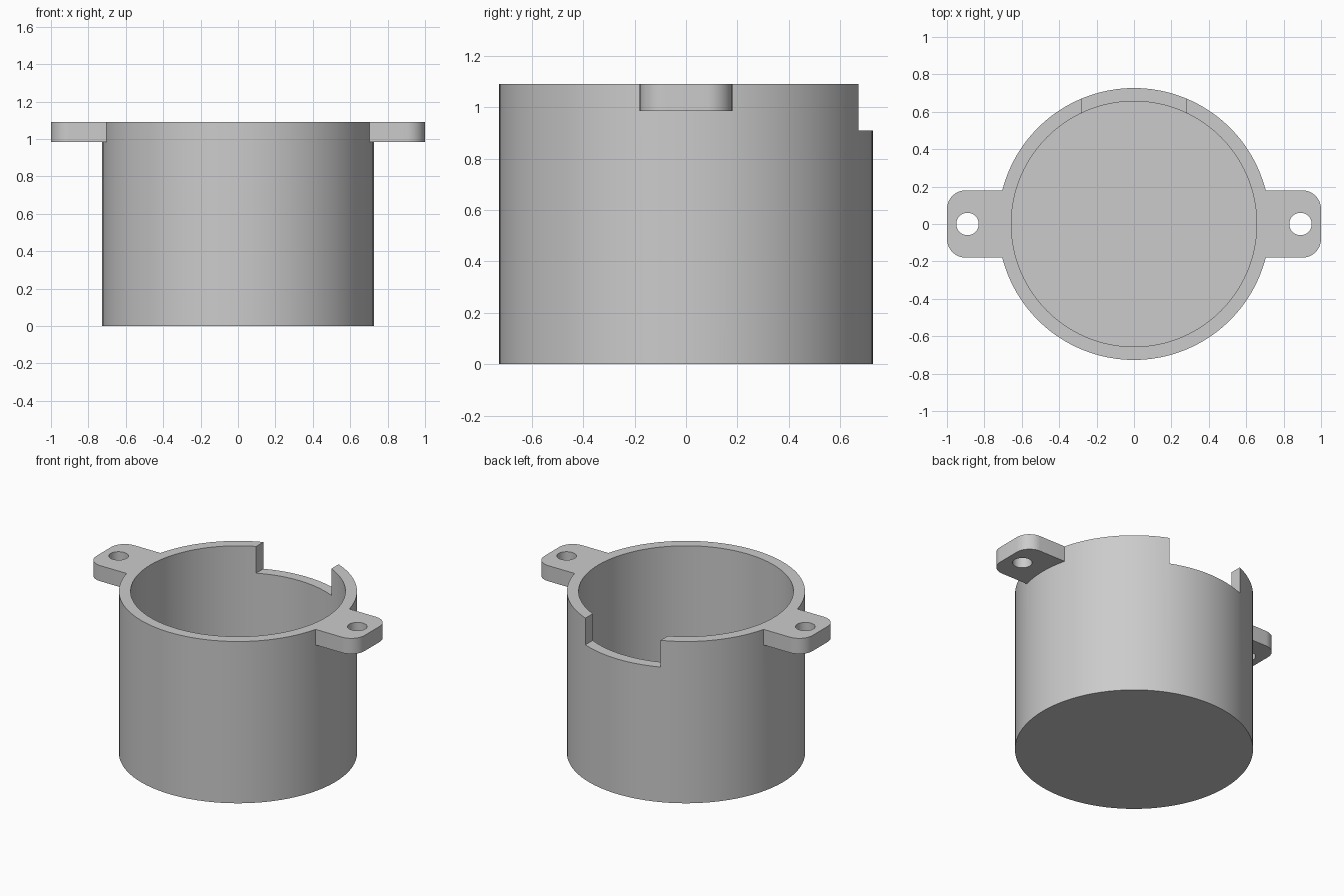
import bpy
import bmesh
from math import radians, cos, sin, pi

HEIGHT, OUTER, INNER, FLOOR = 1.09, 0.727, 0.656, 0.07
TAB_BOTTOM, TAB_HALF, CORNER = 0.985, 0.18, 0.1
HOLE_X, HOLE_R = 0.89, 0.06
NOTCH_HALF, NOTCH_BOTTOM = 0.28, 0.91

cube = bpy.data.objects.get("Cube")
if cube:
    bpy.data.objects.remove(cube, do_unlink=True)

grey = bpy.data.materials.new("plain grey")
grey.use_nodes = True
colour = (0.6, 0.6, 0.6, 1)
grey.diffuse_color = colour
grey.node_tree.nodes["Principled BSDF"].inputs["Base Color"].default_value = colour


def prism(name, outline, bottom, top):
    """Extrude a counter-clockwise outline between two heights."""
    bm = bmesh.new()
    base = bm.faces.new([bm.verts.new((x, y, bottom)) for x, y in outline])
    grown = bmesh.ops.extrude_face_region(bm, geom=[base], use_keep_orig=True)
    moved = [v for v in grown["geom"] if isinstance(v, bmesh.types.BMVert)]
    bmesh.ops.translate(bm, verts=moved, vec=(0, 0, top - bottom))
    bmesh.ops.recalc_face_normals(bm, faces=bm.faces)
    mesh = bpy.data.meshes.new(name)
    bm.to_mesh(mesh)
    bm.free()
    mesh.materials.append(grey)
    obj = bpy.data.objects.new(name, mesh)
    bpy.context.collection.objects.link(obj)
    return obj


def arc(cx, cy, radius, start, end, steps):
    return [(cx + radius * cos(start + (end - start) * i / steps),
             cy + radius * sin(start + (end - start) * i / steps))
            for i in range(steps + 1)]


def circle(cx, radius, steps):
    return arc(cx, 0, radius, 0, 2 * pi, steps)[:-1]


def combine(target, tool, operation):
    """Apply a boolean and discard its tool."""
    tool.hide_render = True
    mod = target.modifiers.new(operation, 'BOOLEAN')
    mod.operation, mod.object, mod.solver = operation, tool, 'EXACT'
    bpy.context.view_layer.objects.active = target
    bpy.ops.object.modifier_apply(modifier=mod.name)
    bpy.data.objects.remove(tool, do_unlink=True)


# Round body
cup = prism("cup", circle(0, OUTER, 96), 0, HEIGHT)

# Rounded mounting tabs on both sides
inset = TAB_HALF - CORNER
tab = ([(0.5, TAB_HALF), (0.5, -TAB_HALF)]
       + arc(1 - CORNER, -inset, CORNER, -pi / 2, 0, 10)
       + arc(1 - CORNER, inset, CORNER, 0, pi / 2, 10))
for side in (-1, 1):
    combine(cup, prism("mounting_tab", [(side * x, y) for x, y in tab],
                       TAB_BOTTOM, HEIGHT), 'UNION')

# Cavity, rear rim notch and screw holes
combine(cup, prism("cavity", circle(0, INNER, 96), FLOOR, HEIGHT + 0.2), 'DIFFERENCE')
notch = [(-NOTCH_HALF, 0.4), (NOTCH_HALF, 0.4), (NOTCH_HALF, 1), (-NOTCH_HALF, 1)]
combine(cup, prism("rim_notch", notch, NOTCH_BOTTOM, HEIGHT + 0.2), 'DIFFERENCE')
for side in (-1, 1):
    combine(cup, prism("screw_hole", circle(side * HOLE_X, HOLE_R, 32),
                       0.8, HEIGHT + 0.2), 'DIFFERENCE')

# Smooth walls with crisp rims
bpy.ops.object.select_all(action='DESELECT')
cup.select_set(True)
bpy.context.view_layer.objects.active = cup
bpy.ops.object.shade_smooth_by_angle(angle=radians(30))
